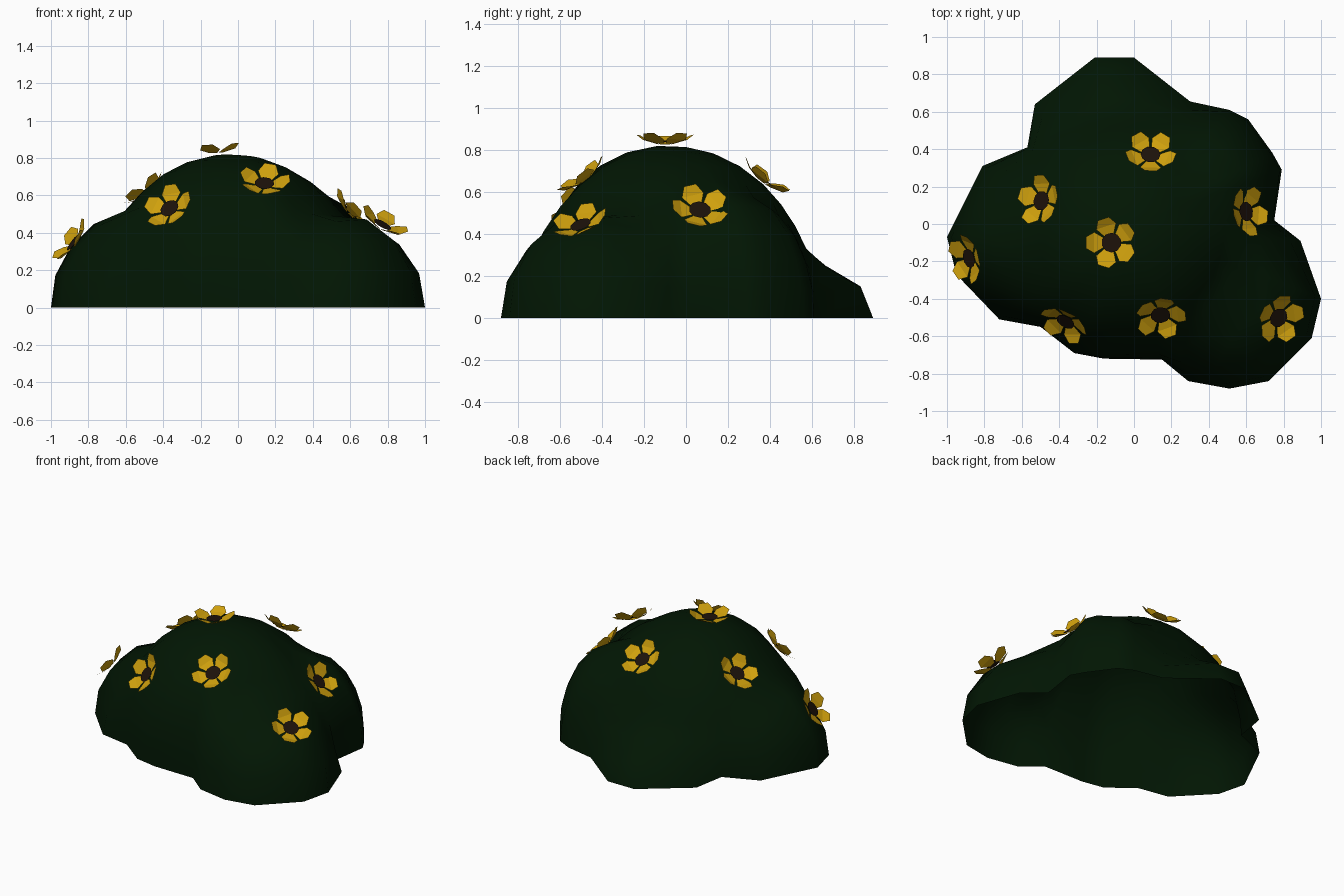
import bpy, bmesh, math
from mathutils import Vector, Matrix
from mathutils.bvhtree import BVHTree

if "Cube" in bpy.data.objects:
    bpy.data.objects.remove(bpy.data.objects["Cube"])


def material(name, rgb):
    m = bpy.data.materials.new(name)
    m.diffuse_color = (*rgb, 1)
    m.use_nodes = True
    m.node_tree.nodes["Principled BSDF"].inputs["Base Color"].default_value = m.diffuse_color
    return m


GREEN = material("leaf_green", (0.0005, 0.008, 0.001))
YELLOW = material("petal_yellow", (0.62, 0.35, 0.004))
DARK = material("centre_brown", (0.012, 0.006, 0.003))


def finish(bm, name, mat, smooth):
    me = bpy.data.meshes.new(name)
    bm.to_mesh(me)
    me.materials.append(mat)
    for p in me.polygons:
        p.use_smooth = smooth
    ob = bpy.data.objects.new(name, me)
    bpy.context.collection.objects.link(ob)
    return ob


# Bush: overlapping rounded lumps (centre x, y, radius x, y, height)
LUMPS = [(-0.04, -0.085, 0.73, 0.72, 0.82), (0.57, -0.47, 0.43, 0.44, 0.51),
         (-0.62, -0.08, 0.38, 0.42, 0.50), (0.42, 0.20, 0.38, 0.40, 0.61),
         (-0.12, 0.55, 0.40, 0.36, 0.27)]
# Ground outline seen from above
OUTLINE = [(1.0, -0.40), (0.89, -0.09), (0.75, 0.02), (0.79, 0.29), (0.74, 0.38),
           (0.61, 0.56), (0.51, 0.61), (0.30, 0.655), (0.0, 0.89), (-0.21, 0.89),
           (-0.53, 0.64), (-0.57, 0.41), (-0.81, 0.31), (-1.0, -0.07), (-0.95, -0.27),
           (-0.72, -0.51), (-0.50, -0.55), (-0.32, -0.69), (-0.16, -0.72), (0.15, -0.725),
           (0.29, -0.84), (0.51, -0.88), (0.72, -0.84), (0.95, -0.61)]


def reach(d):
    """Farthest distance from the origin to the lumps along d."""
    best = 0
    for cx, cy, rx, ry, h in LUMPS:
        u = Vector((d.x / rx, d.y / ry, d.z / h))
        c = Vector((cx / rx, cy / ry, 0))
        a, b = u.dot(u), u.dot(c)
        disc = b * b - a * (c.dot(c) - 1)
        if disc >= 0:
            best = max(best, (b + math.sqrt(disc)) / a)
    return best


bm = bmesh.new()
RINGS = 9
rings = []
for i in range(RINGS):
    el = math.radians(90) * i / RINGS
    ring = []
    for x, y in OUTLINE:
        flat = Vector((x, y, 0))
        side = flat.normalized()
        d = side * math.cos(el) + Vector((0, 0, math.sin(el)))
        fit = 1 + (flat.length / reach(side) - 1) * math.cos(el) ** 4
        ring.append(bm.verts.new(d * reach(d) * fit))
    rings.append(ring)
n = len(OUTLINE)
for lo, hi in zip(rings, rings[1:]):
    for j in range(n):
        k = (j + 1) % n
        bm.faces.new((lo[j], lo[k], hi[k], hi[j]))
top = bm.verts.new((0, 0, reach(Vector((0, 0, 1)))))
for j in range(n):
    bm.faces.new((rings[-1][j], rings[-1][(j + 1) % n], top))
# Soften the creases between lumps
bmesh.ops.smooth_vert(bm, verts=[v for r in rings[2:6] for v in r], factor=0.15,
                      use_axis_x=True, use_axis_y=True, use_axis_z=True)
bm.normal_update()
surface = BVHTree.FromBMesh(bm)
finish(bm, "bush", GREEN, True)
bm.free()

# Flowers: position on the bush, facing direction, spin in degrees
FLOWERS = [((-0.12, -0.10, 0.82), (-0.06, 0.0, 1.0), 36),
           ((0.14, -0.46, 0.63), (0.05, -0.6, 0.8), 5),
           ((-0.36, -0.51, 0.52), (-0.4, -0.7, 0.55), 10),
           ((0.77, -0.50, 0.44), (0.45, -0.3, 0.8), 8),
           ((0.59, 0.06, 0.51), (0.7, 0.1, 0.65), 65),
           ((0.09, 0.37, 0.65), (0.05, 0.6, 0.8), 54),
           ((-0.48, 0.12, 0.60), (-0.6, 0.15, 0.75), 14),
           ((-0.87, -0.18, 0.34), (-0.75, -0.2, 0.55), 20)]
# Petal half-section: distance out, half width, lift
PETAL = [(0.035, 0.022, 0.0), (0.092, 0.056, 0.018), (0.134, 0.031, 0.045)]

for num, (pos, facing, spin) in enumerate(FLOWERS, 1):
    nz = Vector(facing).normalized()
    nx = (Vector((1, 0, 0)) - nz * nz.x).normalized()
    frame = Matrix((nx, nz.cross(nx), nz)).transposed().to_4x4()
    spot = surface.find_nearest(Vector(pos))[0].lerp(Vector(pos), 0.3) + nz * 0.012
    mat = Matrix.Translation(spot) @ frame @ Matrix.Rotation(math.radians(spin), 4, 'Z')

    # Five cupped petals
    bm = bmesh.new()
    for p in range(5):
        rot = Matrix.Rotation(math.tau * p / 5, 4, 'Z')
        rows = [[bm.verts.new(rot @ Vector((r, s * w, z))) for s in (-1, 1)]
                for r, w, z in PETAL]
        for a, b in zip(rows, rows[1:]):
            bm.faces.new((a[0], b[0], b[1], a[1]))
    finish(bm, f"flower_petals_{num}", YELLOW, False).matrix_world = mat
    bm.free()

    # Dark flower centre
    bm = bmesh.new()
    bmesh.ops.create_circle(bm, cap_ends=True, segments=10, radius=0.053,
                            matrix=Matrix.Translation((0, 0, 0.013)))
    finish(bm, f"flower_centre_{num}", DARK, False).matrix_world = mat
    bm.free()
